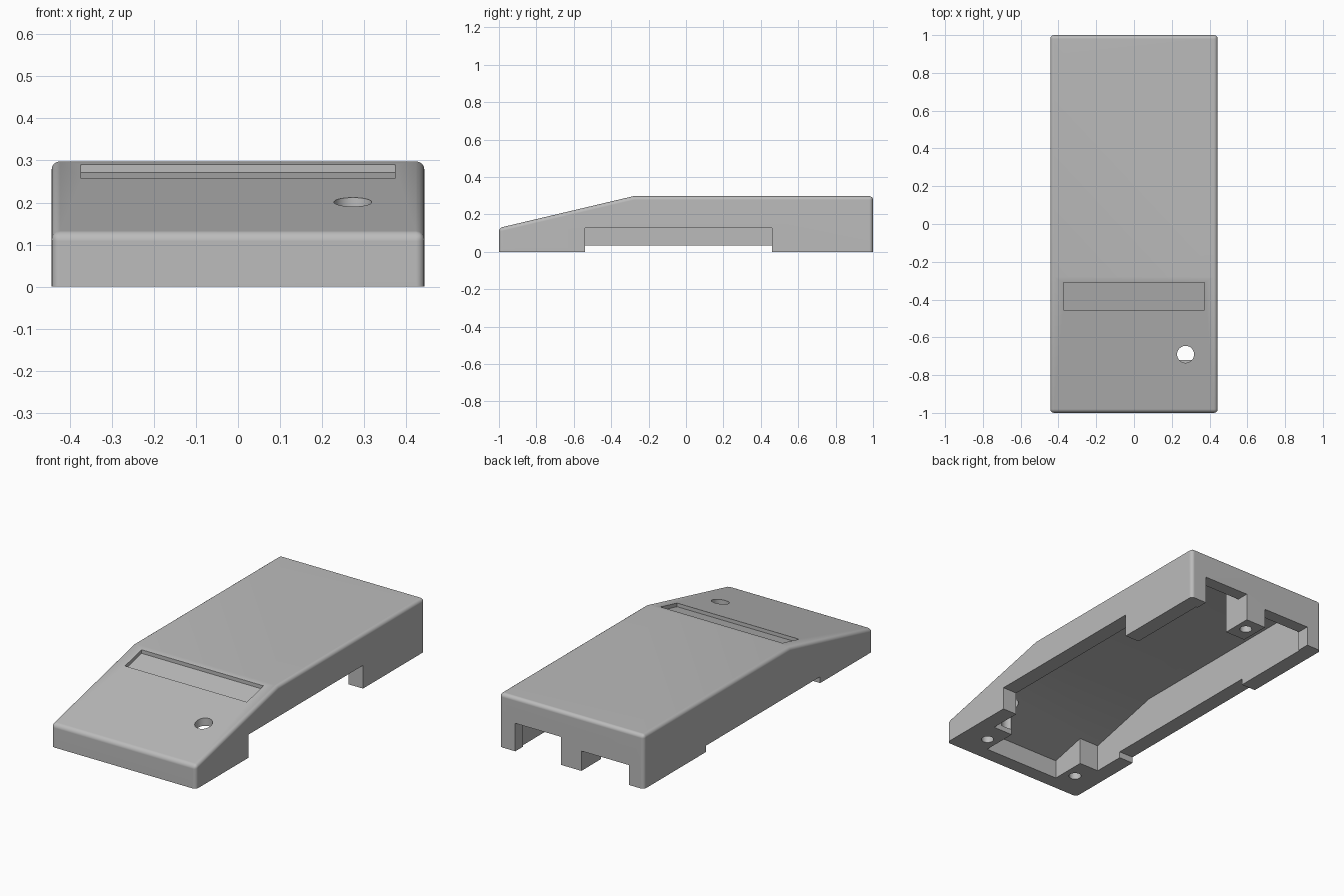
import bpy, bmesh, math
from mathutils import Vector

cube = bpy.data.objects.get("Cube")
if cube:
    bpy.data.objects.remove(cube, do_unlink=True)

grey = bpy.data.materials.new("case_grey")
grey.use_nodes = True
GREY = (0.5, 0.5, 0.5, 1)
grey.diffuse_color = GREY
grey.node_tree.nodes["Principled BSDF"].inputs["Base Color"].default_value = GREY


def make_object(name, bm):
    bmesh.ops.recalc_face_normals(bm, faces=bm.faces[:])
    mesh = bpy.data.meshes.new(name)
    bm.to_mesh(mesh)
    bm.free()
    mesh.materials.append(grey)
    obj = bpy.data.objects.new(name, mesh)
    bpy.context.collection.objects.link(obj)
    return obj


def extrude_profile(points, x0, x1):
    """Extrude a side profile of (y, z) points from x0 to x1."""
    bm = bmesh.new()
    face = bm.faces.new([bm.verts.new((x0, y, z)) for y, z in points])
    result = bmesh.ops.extrude_face_region(bm, geom=[face])
    verts = [v for v in result["geom"] if isinstance(v, bmesh.types.BMVert)]
    bmesh.ops.translate(bm, verts=verts, vec=Vector((x1 - x0, 0, 0)))
    return bm


def box(name, x, y, z):
    return make_object(name, extrude_profile(
        [(y[0], z[0]), (y[1], z[0]), (y[1], z[1]), (y[0], z[1])], *x))


def cylinder(name, x, y, radius, z0, z1):
    bm = bmesh.new()
    bmesh.ops.create_cone(bm, cap_ends=True, segments=32, radius1=radius,
                          radius2=radius, depth=z1 - z0)
    bmesh.ops.translate(bm, verts=bm.verts[:], vec=Vector((x, y, (z0 + z1) / 2)))
    return make_object(name, bm)


def apply_modifier(obj, mod):
    bpy.context.view_layer.objects.active = obj
    bpy.ops.object.modifier_apply(modifier=mod.name)


def combine(obj, tool, operation="DIFFERENCE"):
    mod = obj.modifiers.new("combine", "BOOLEAN")
    mod.operation = operation
    mod.solver = "EXACT"
    mod.object = tool
    apply_modifier(obj, mod)
    bpy.data.objects.remove(tool, do_unlink=True)


HALF_W, TOP, NOSE, RIDGE = 0.443, 0.298, 0.128, -0.28
INNER = 0.355
SLOPE = (TOP - NOSE) / (RIDGE + 1)

# Outer shell with rounded corners and top edges, flat bottom
bm = extrude_profile([(-1, 0), (1, 0), (1, TOP), (RIDGE, TOP), (-1, NOSE)],
                     -HALF_W, HALF_W)
rounded = []
for e in bm.edges:
    a, b = (v.co for v in e.verts)
    on_bottom = a.z < 0.001 and b.z < 0.001
    on_ridge = abs(a.y - RIDGE) < 0.001 and abs(b.y - RIDGE) < 0.001
    if not on_bottom and not on_ridge:
        rounded.append(e)
bmesh.ops.bevel(bm, geom=rounded, offset=0.02, offset_type="OFFSET",
                segments=4, profile=0.5, affect="EDGES", clamp_overlap=True)
case = make_object("case_shell", bm)


# Hollow inside, open at the bottom, following the sloped top
def ceiling(y):
    return 0.25 + min(0, y + 0.3) * SLOPE


combine(case, make_object("main_cavity", extrude_profile(
    [(-0.72, -0.1), (0.93, -0.1), (0.93, 0.25), (-0.3, 0.25),
     (-0.72, ceiling(-0.72))], -INNER, INNER)))
combine(case, make_object("front_pocket", extrude_profile(
    [(-0.92, -0.1), (-0.7, -0.1), (-0.7, ceiling(-0.7)),
     (-0.92, ceiling(-0.92))], -0.235, 0.235)))

# Rear screw post
combine(case, box("rear_post", (-0.06, 0.065), (0.83, 0.97), (0, 0.27)), "UNION")

# Rear cable openings and side openings
combine(case, box("rear_tall_opening", (0.065, 0.345), (0.9, 1.1), (-0.1, 0.155)))
combine(case, box("rear_low_opening", (-0.35, -0.06), (0.9, 1.1), (-0.1, 0.11)))
combine(case, box("tall_side_opening", (0.3, 0.6), (-0.54, 0.46), (-0.1, 0.128)))
combine(case, box("low_side_opening", (-0.6, -0.3), (-0.54, 0.46), (-0.1, 0.035)))


# Recessed display panel, parallel to the slope
def slope_z(y):
    return TOP + (y - RIDGE) * SLOPE


back, front, depth = -0.31, -0.455, 0.02
combine(case, make_object("display_recess", extrude_profile(
    [(front, slope_z(front) - depth), (back, slope_z(back) - depth),
     (back, slope_z(back) + 0.1), (front, slope_z(front) + 0.1)], -0.373, 0.373)))

# Button hole and blind screw holes
combine(case, cylinder("button_hole", 0.273, -0.69, 0.045, 0.03, 0.5))
for x, y, h in ((-0.3, -0.84, 0.08), (0.3, -0.84, 0.08), (0.005, 0.92, 0.15)):
    combine(case, cylinder("screw_hole", x, y, 0.032, -0.1, h))

# Smooth rounded edges, flat panels
bpy.ops.object.select_all(action="DESELECT")
case.select_set(True)
bpy.context.view_layer.objects.active = case
bpy.ops.object.shade_smooth_by_angle(angle=math.radians(30))
weighted = case.modifiers.new("weighted_normals", "WEIGHTED_NORMAL")
weighted.keep_sharp = True
